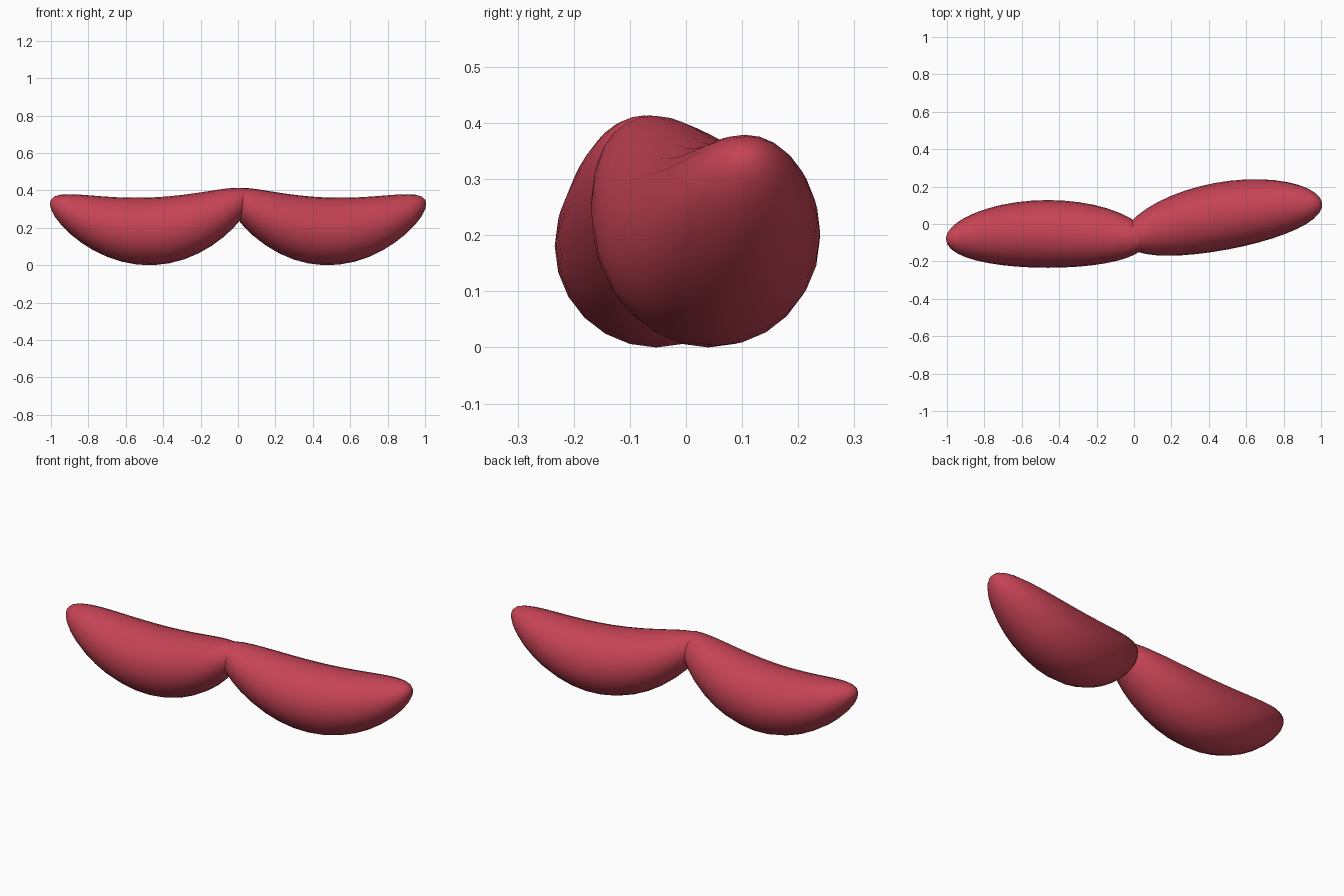
import bpy, bmesh, math
from mathutils import Matrix

if "Cube" in bpy.data.objects:
    bpy.data.objects.remove(bpy.data.objects["Cube"])

LENGTH, RADIUS = 0.54, 0.181   # half length and half thickness of one lobe
RISE, LEAN = 0.57, -0.093      # how far the ends curve up and forward

red = bpy.data.materials.new("dusty red")
red.diffuse_color = (0.56, 0.056, 0.09, 1)
red.use_nodes = True
red.node_tree.nodes["Principled BSDF"].inputs["Base Color"].default_value = red.diffuse_color


def lobe(name, centre_x, centre_y, yaw, tilt):
    """A long ellipsoid whose ends curve upward, like a bean."""
    bm = bmesh.new()
    # sphere poles lie along x, at the two tips
    bmesh.ops.create_uvsphere(bm, u_segments=24, v_segments=20, radius=1,
                              matrix=Matrix.Rotation(math.pi / 2, 4, 'Y'))
    for v in bm.verts:
        x = v.co.x * LENGTH
        v.co = (x, v.co.y * RADIUS + LEAN * x * x, v.co.z * RADIUS + RISE * x * x)
    turn = Matrix.Rotation(math.radians(yaw), 4, 'Z') @ Matrix.Rotation(math.radians(tilt), 4, 'Y')
    bm.transform(Matrix.Translation((centre_x, centre_y, 0)) @ turn)
    # rest the lowest point on the ground
    low = min(v.co.z for v in bm.verts)
    bm.transform(Matrix.Translation((0, 0, -low)))
    for f in bm.faces:
        f.smooth = True
    mesh = bpy.data.meshes.new(name)
    bm.to_mesh(mesh)
    bm.free()
    mesh.materials.append(red)
    bpy.context.collection.objects.link(bpy.data.objects.new(name, mesh))


# left lobe lies straight, right lobe swings backward
lobe("left_lobe", -0.46, -0.053, 0, -2.2)
lobe("right_lobe", 0.464, 0.041, 10.5, 2.2)
